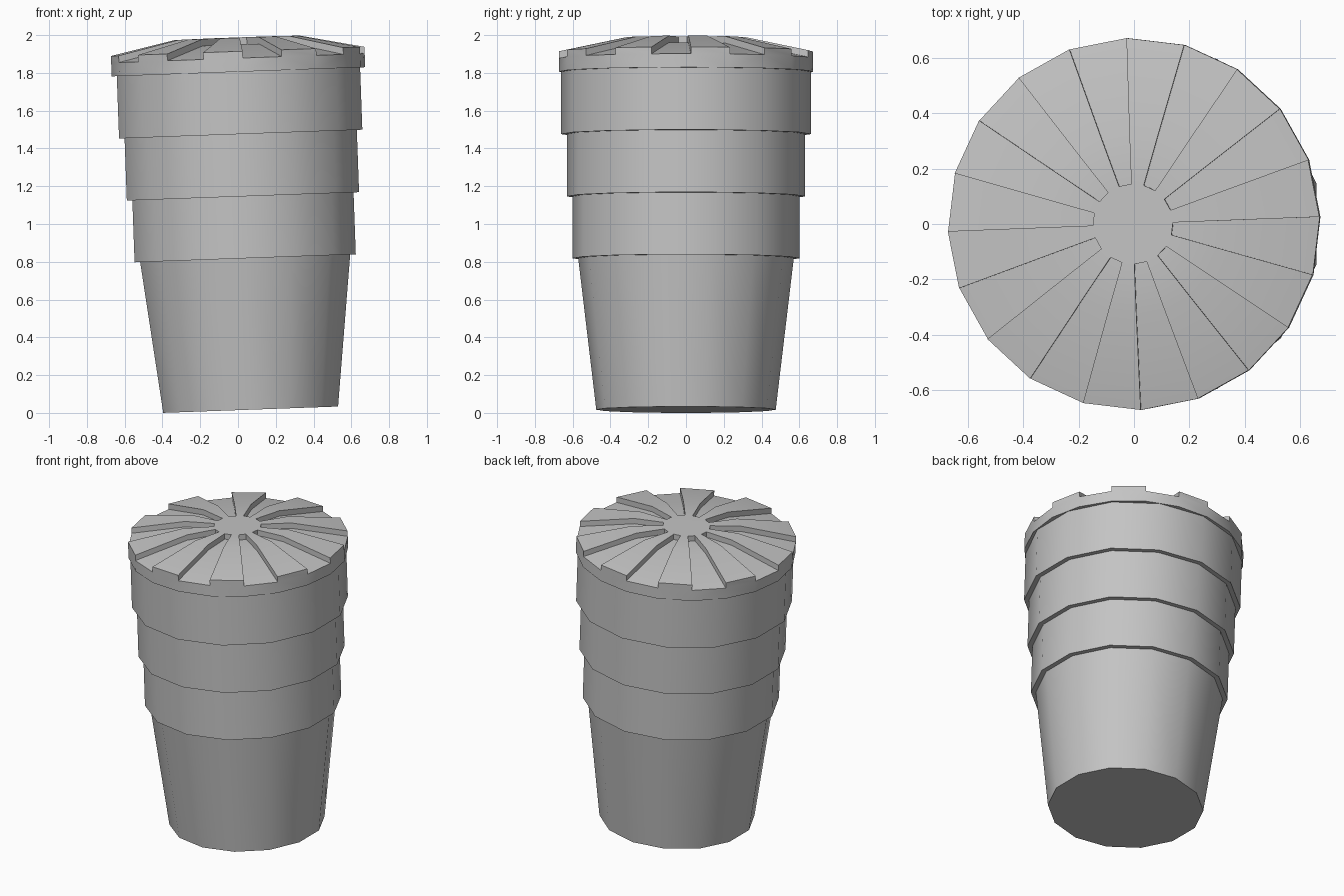
import bpy, bmesh
from math import sin, cos, radians, tau
from mathutils import Matrix

cube = bpy.data.objects.get("Cube")
if cube:
    bpy.data.objects.remove(cube, do_unlink=True)

grey = bpy.data.materials.new("plain grey")
grey.use_nodes = True
color = (0.55, 0.55, 0.55, 1)
grey.diffuse_color = color
grey.node_tree.nodes["Principled BSDF"].inputs["Base Color"].default_value = color

# The whole cup leans slightly to its right
LEAN = Matrix.Translation((0.067, 0, 0.017)) @ Matrix.Rotation(radians(-2.07), 4, 'Y')


def finish(bm, name):
    bmesh.ops.recalc_face_normals(bm, faces=bm.faces)
    mesh = bpy.data.meshes.new(name)
    bm.to_mesh(mesh)
    bm.free()
    mesh.materials.append(grey)
    obj = bpy.data.objects.new(name, mesh)
    bpy.context.collection.objects.link(obj)
    obj.matrix_world = LEAN
    bpy.ops.object.select_all(action='DESELECT')
    obj.select_set(True)
    bpy.context.view_layer.objects.active = obj
    bpy.ops.object.shade_smooth_by_angle(angle=radians(30))


def tapered_ring(name, bottom, top, r_bottom, r_top):
    bm = bmesh.new()
    bmesh.ops.create_cone(bm, cap_ends=True, segments=14, radius1=r_bottom,
                          radius2=r_top, depth=top - bottom,
                          matrix=Matrix.Translation((0, 0, (bottom + top) / 2)))
    finish(bm, name)


# Tapered body and the three stepped sleeve bands
tapered_ring("cup_body", 0, 0.805, 0.475, 0.571)
tapered_ring("lower_band", 0.802, 1.135, 0.601, 0.601)
tapered_ring("middle_band", 1.13, 1.465, 0.631, 0.631)
tapered_ring("upper_band", 1.46, 1.80, 0.661, 0.661)

# Domed lid: alternate wedges are sunk below the ribs and the flat hub
SIDES, LID_BASE, DROP = 20, 1.79, 0.036
RIB = [(0.672, 1.898), (0.33, 1.970), (0.145, 1.972)]
bm = bmesh.new()


def column(i, points):
    a = radians(2.2) + tau * i / SIDES
    return [bm.verts.new((r * cos(a), r * sin(a), z)) for r, z in points]


base = [column(i, [(0.672, LID_BASE)])[0] for i in range(SIDES)]
high = [column(i, RIB) for i in range(SIDES)]
low = [column(i, [(r, z - DROP) for r, z in RIB]) for i in range(SIDES)]
for i in range(SIDES):
    j = (i + 1) % SIDES
    sunk = i % 2 == 1
    level = low if sunk else high
    # Outer side, including the step corners of the neighbouring wedge
    side = [base[i], base[j], level[j][0], level[i][0]]
    if not sunk:
        side = [base[i], base[j], low[j][0], high[j][0], high[i][0], low[i][0]]
    bm.faces.new(side)
    for k in range(2):
        bm.faces.new((level[i][k], level[j][k], level[j][k + 1], level[i][k + 1]))
        bm.faces.new((low[i][k], high[i][k], high[i][k + 1], low[i][k + 1]))
    if sunk:
        bm.faces.new((low[i][2], low[j][2], high[j][2], high[i][2]))
bm.faces.new([h[2] for h in high])
bm.faces.new(base)
finish(bm, "ribbed_lid")
